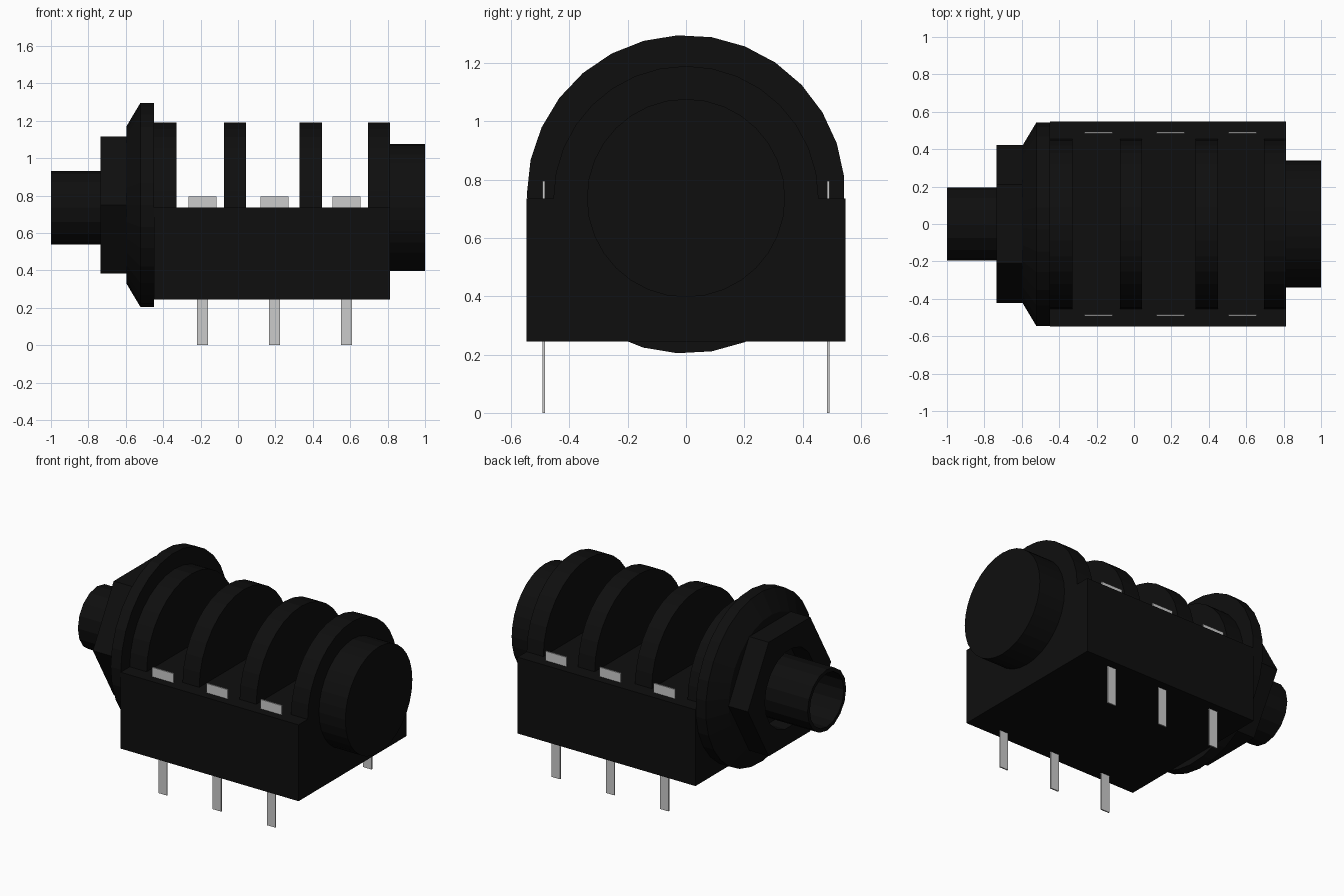
import bpy
import bmesh
import math

cube = bpy.data.objects.get("Cube")
if cube:
    bpy.data.objects.remove(cube, do_unlink=True)


def material(name, rgb, rough):
    m = bpy.data.materials.new(name)
    m.diffuse_color = (*rgb, 1)
    m.use_nodes = True
    bsdf = m.node_tree.nodes["Principled BSDF"]
    bsdf.inputs["Base Color"].default_value = (*rgb, 1)
    bsdf.inputs["Roughness"].default_value = rough
    return m


BLACK = material("black plastic", (0.0045, 0.0045, 0.0045), 0.6)
METAL = material("tinned metal", (0.6, 0.6, 0.6), 0.5)


def finish(name, bm, mat):
    bmesh.ops.recalc_face_normals(bm, faces=bm.faces)
    mesh = bpy.data.meshes.new(name)
    bm.to_mesh(mesh)
    bm.free()
    mesh.materials.append(mat)
    ob = bpy.data.objects.new(name, mesh)
    bpy.context.collection.objects.link(ob)
    return ob


def prism(name, outline, axis, lo, hi, mat):
    """Extrude a 2D outline along x (outline in y, z) or y (outline in x, z)."""
    bm = bmesh.new()

    def point(p, d):
        return (d, p[0], p[1]) if axis == "x" else (p[0], d, p[1])

    a = [bm.verts.new(point(p, lo)) for p in outline]
    b = [bm.verts.new(point(p, hi)) for p in outline]
    n = len(outline)
    bm.faces.new(a)
    bm.faces.new(b)
    for i in range(n):
        j = (i + 1) % n
        bm.faces.new((a[i], a[j], b[j], b[i]))
    return finish(name, bm, mat)


def lathe(name, profile, sides, zc, mat, start=0.0, closed=False):
    """Revolve (x, radius) points about the x axis; open profiles get end caps."""
    bm = bmesh.new()
    rings = []
    for x, r in profile:
        angles = [start + math.tau * i / sides for i in range(sides)]
        rings.append([bm.verts.new((x, r * math.cos(a), zc + r * math.sin(a)))
                      for a in angles])
    pairs = list(zip(rings, rings[1:]))
    if closed:
        pairs.append((rings[-1], rings[0]))
    else:
        bm.faces.new(rings[0])
        bm.faces.new(rings[-1])
    for a, b in pairs:
        for i in range(sides):
            j = (i + 1) % sides
            bm.faces.new((a[i], a[j], b[j], b[i]))
    return finish(name, bm, mat)


# Lower housing
prism("housing_base", [(-0.547, 0.245), (0.547, 0.245), (0.547, 0.735), (-0.547, 0.735)],
      "x", -0.45, 0.813, BLACK)

# Half-round ribs standing on the housing
arc = [(0.455 * math.cos(math.pi * i / 16), 0.735 + 0.455 * math.sin(math.pi * i / 16))
       for i in range(17)]
rib_outline = arc + [(-0.455, 0.70), (0.455, 0.70)]
for i, (lo, hi) in enumerate([(-0.46, -0.33), (-0.075, 0.043),
                              (0.33, 0.448), (0.695, 0.813)]):
    prism(f"rib_{i + 1}", rib_outline, "x", lo, hi, BLACK)

# Round end cap
lathe("end_cap", [(0.80, 0.34), (1.0, 0.34)], 32, 0.737, BLACK)

# Panel flange with a conical front
lathe("flange", [(-0.597, 0.42), (-0.522, 0.546), (-0.45, 0.546)], 29, 0.75,
      BLACK, start=math.radians(93.1))

# Hexagonal nut with a round hole
nut = lathe("hex_nut", [(-0.735, 0.422), (-0.59, 0.422)], 6, 0.75, BLACK)
cutter = lathe("nut_hole_cutter", [(-0.80, 0.25), (-0.61, 0.25)], 18, 0.74, BLACK)
cutter.hide_render = True
cutter.hide_set(True)
hole = nut.modifiers.new("hole", "BOOLEAN")
hole.operation = "DIFFERENCE"
hole.solver = "EXACT"
hole.object = cutter

# Hollow socket barrel
lathe("socket_barrel", [(-1.0, 0.196), (-0.59, 0.196), (-0.59, 0.02),
                        (-0.60, 0.02), (-0.60, 0.172), (-1.0, 0.172)],
      16, 0.735, BLACK, closed=True)

# Contact terminals: wide tab on top, narrow pin below
for side, y in (("front", -0.488), ("back", 0.488)):
    for i, x in enumerate((-0.19, 0.195, 0.58)):
        outline = [(x - 0.03, 0.0), (x + 0.03, 0.0), (x + 0.03, 0.60), (x + 0.075, 0.60),
                   (x + 0.075, 0.795), (x - 0.075, 0.795), (x - 0.075, 0.60), (x - 0.03, 0.60)]
        prism(f"{side}_terminal_{i + 1}", outline, "y", y - 0.004, y + 0.004, METAL)
